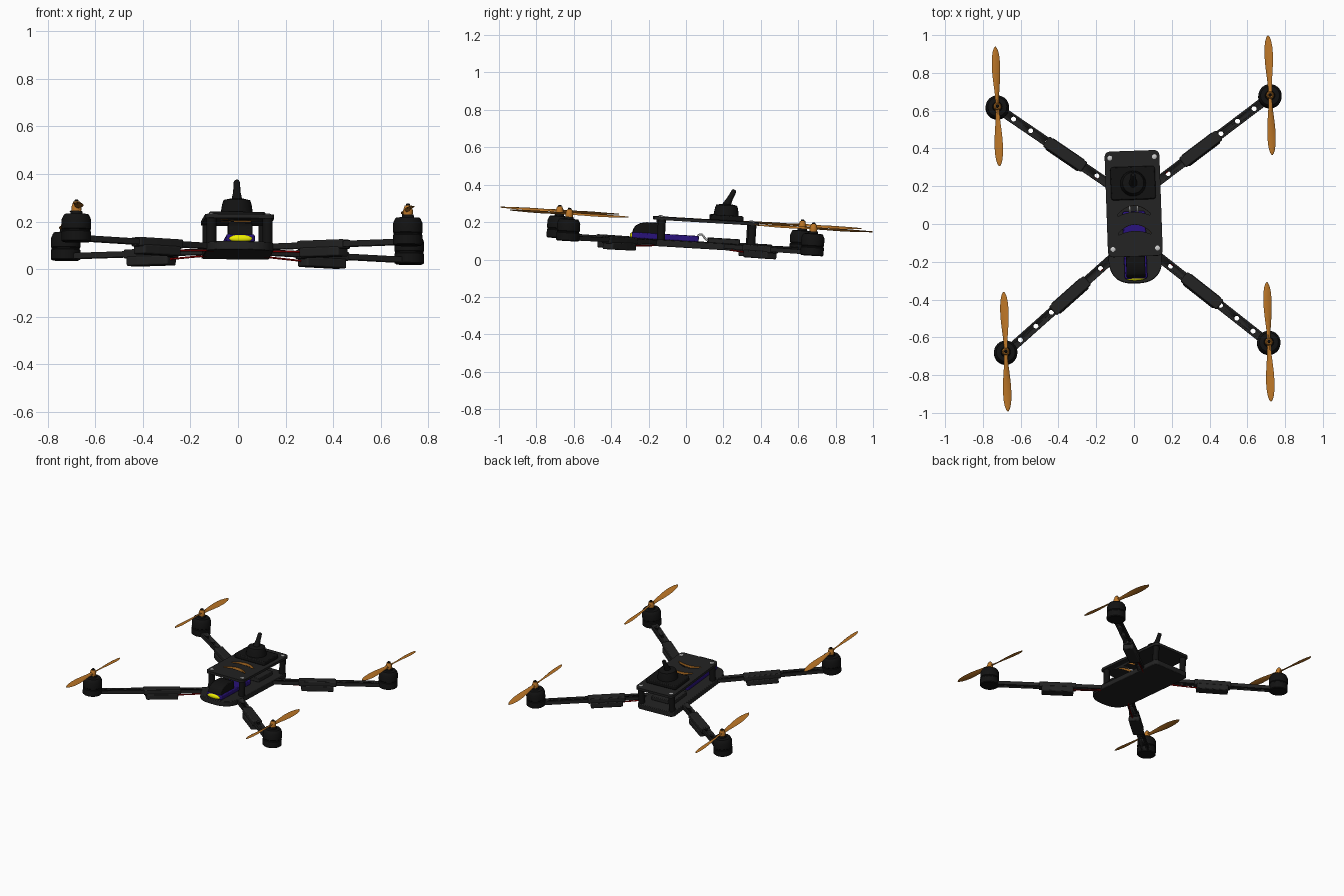
import bpy, bmesh
from math import sin, cos, pi, radians, atan2, hypot
from mathutils import Matrix, Vector

if "Cube" in bpy.data.objects:
    bpy.data.objects.remove(bpy.data.objects["Cube"])

# The whole craft is built level, then pitched, rolled and yawed slightly
POSE = (Matrix.Translation((0, -0.01, 0)) @ Matrix.Rotation(-0.06, 4, 'X')
        @ Matrix.Rotation(0.009, 4, 'Y') @ Matrix.Rotation(radians(2), 4, 'Z'))
I = Matrix.Identity(4)
SIDE = Matrix(((0, 0, 1, 0), (1, 0, 0, 0), (0, 1, 0, 0), (0, 0, 0, 1)))  # profile in y-z, extruded in x


def material(name, rgb):
    m = bpy.data.materials.new(name)
    m.diffuse_color = (*rgb, 1)
    m.use_nodes = True
    m.node_tree.nodes["Principled BSDF"].inputs["Base Color"].default_value = m.diffuse_color
    return m


BLACK = material("black", (0.006, 0.006, 0.006))
DARK = material("carbon", (0.016, 0.016, 0.016))
ORANGE = material("orange", (0.50, 0.18, 0.02))
BLUE = material("blue", (0.022, 0.006, 0.2))
YELLOW = material("yellow", (0.85, 0.85, 0.0))
RED = material("red", (0.4, 0.0, 0.0))
STEEL = material("steel", (0.6, 0.6, 0.6))


def finish(name, bm, mat, m=I, bevel=0):
    bmesh.ops.recalc_face_normals(bm, faces=bm.faces)
    bmesh.ops.transform(bm, matrix=m, verts=bm.verts)
    me = bpy.data.meshes.new(name)
    bm.to_mesh(me)
    bm.free()
    me.materials.append(mat)
    me.shade_smooth()
    me.set_sharp_from_angle(angle=0.6)
    ob = bpy.data.objects.new(name, me)
    bpy.context.collection.objects.link(ob)
    ob.matrix_world = POSE
    if bevel:
        b = ob.modifiers.new("bevel", 'BEVEL')
        b.width, b.segments, b.limit_method = bevel, 2, 'ANGLE'
    return ob


def add_prism(bm, pts, z0, z1):
    f = bm.faces.new([bm.verts.new((x, y, z0)) for x, y in pts])
    top = bmesh.ops.extrude_face_region(bm, geom=[f])["geom"]
    bmesh.ops.translate(bm, vec=(0, 0, z1 - z0),
                        verts=[v for v in top if isinstance(v, bmesh.types.BMVert)])


def prism(name, pts, z0, z1, mat, m=I, bevel=0):
    bm = bmesh.new()
    add_prism(bm, pts, z0, z1)
    return finish(name, bm, mat, m, bevel)


def rounded(x0, x1, y0, y1, r, n=6):
    pts = []
    for cx, cy, a in ((x1-r, y1-r, 0), (x0+r, y1-r, 1), (x0+r, y0+r, 2), (x1-r, y0+r, 3)):
        pts += [(cx + r*cos((a + i/n)*pi/2), cy + r*sin((a + i/n)*pi/2)) for i in range(n+1)]
    return pts


def circle(cx, cy, r, n=20):
    return [(cx + r*cos(2*pi*i/n), cy + r*sin(2*pi*i/n)) for i in range(n)]


def lathe(name, profile, mat, m=I, n=32):
    bm = bmesh.new()
    rings = [[bm.verts.new((x, y, z)) for x, y in circle(0, 0, r, n)] for r, z in profile]
    for a, b in zip(rings, rings[1:]):
        for i in range(n):
            bm.faces.new((a[i], a[(i+1) % n], b[(i+1) % n], b[i]))
    bm.faces.new(rings[0])
    bm.faces.new(rings[-1])
    return finish(name, bm, mat, m)


def wire(name, pts, r, mat):
    cu = bpy.data.curves.new(name, 'CURVE')
    cu.dimensions, cu.bevel_depth, cu.bevel_resolution = '3D', r, 2
    sp = cu.splines.new('BEZIER')
    sp.bezier_points.add(len(pts) - 1)
    for p, co in zip(sp.bezier_points, pts):
        p.co = co
        p.handle_left_type = p.handle_right_type = 'AUTO'
    cu.materials.append(mat)
    ob = bpy.data.objects.new(name, cu)
    bpy.context.collection.objects.link(ob)
    ob.matrix_world = POSE


def cut(ob, outlines, z0, z1, m=I, mat=DARK):
    bm = bmesh.new()
    for pts in outlines:
        add_prism(bm, pts, z0, z1)
    c = finish(ob.name + "_cutter", bm, ob.data.materials[0], m)
    c.data.materials.append(mat)
    ob.data.materials.append(mat)
    for p in c.data.polygons:
        p.material_index = 1
    c.hide_render = True
    c.hide_set(True)
    b = ob.modifiers.new("cut", 'BOOLEAN')
    b.operation, b.solver, b.object = 'DIFFERENCE', 'EXACT', c


# Lower body plate with rounded nose
nose = [(0.142*(abs(cos(a))**0.75)*(1 if cos(a) > 0 else -1), -0.175 - 0.135*abs(sin(a))**0.85)
        for a in [pi + pi*i/24 for i in range(25)]]
back = [p for p in rounded(-0.142, 0.142, 0, 0.38, 0.03) if p[1] > 0.1]
prism("lower_plate", back + nose, 0.064, 0.1, DARK, bevel=0.004)

# Upper deck with two curved strap slots lined in orange
deck = prism("upper_deck", rounded(-0.145, 0.145, -0.175, 0.385, 0.028), 0.205, 0.222, DARK)
slots = []
for y in (0.04, -0.06):
    xs = [-0.085 + 0.17*i/12 for i in range(13)]
    slots.append([(x, y + 0.02*(1 - (x/0.085)**2)) for x in xs]
                 + [(x, y + 0.012 + 0.042*(1 - (x/0.085)**2)) for x in reversed(xs)])
cut(deck, slots, 0.19, 0.24, mat=ORANGE)

# Standoffs and screw heads
for x in (-0.118, 0.118):
    for y in (-0.135, 0.35):
        lathe("standoff", [(0.021, 0.095), (0.021, 0.206)], BLACK, Matrix.Translation((x, y, 0)), 16)
        lathe("screw_head", [(0.013, 0.221), (0.013, 0.225), (0.008, 0.228)], STEEL,
              Matrix.Translation((x, y, 0)), 16)

# Battery, its end label and the black hood over the nose
prism("battery", rounded(-0.06, 0.06, -0.288, 0.07, 0.012), 0.098, 0.13, BLUE, bevel=0.006)
bm = bmesh.new()
bmesh.ops.create_uvsphere(bm, u_segments=24, v_segments=12, radius=1)
finish("battery_label", bm, YELLOW,
       Matrix.Translation((0, -0.286, 0.112)) @ Matrix.Diagonal((0.05, 0.012, 0.016, 1)))
hood = [(-0.283, 0.12), (-0.282, 0.142), (-0.27, 0.165), (-0.245, 0.18), (-0.21, 0.187),
        (-0.15, 0.187), (-0.125, 0.18), (-0.118, 0.12)]
prism("nose_hood", hood, -0.05, 0.05, BLACK, SIDE, 0.006)

# Flight controller and cables
prism("flight_controller", rounded(-0.085, 0.085, 0.12, 0.29, 0.01), 0.098, 0.125, DARK, bevel=0.004)
for x in (-0.02, 0.02):
    wire("battery_cable", [(x, 0.06, 0.12), (x, 0.08, 0.14), (x, 0.115, 0.112), (x, 0.14, 0.11)], 0.005, STEEL)

# Receiver with antenna on the rear deck
prism("receiver_base", rounded(-0.118, 0.118, 0.125, 0.3, 0.015), 0.221, 0.25, BLACK, bevel=0.006)
lathe("receiver_tower", [(0.068, 0.248), (0.062, 0.285), (0.056, 0.303), (0.03, 0.309)], BLACK,
      Matrix.Translation((0, 0.21, 0)), 24)
lean = Matrix.Translation((0, 0.205, 0.295)) @ Matrix.Rotation(-0.43, 4, 'X')
lathe("antenna", [(0.024, 0), (0.02, 0.025), (0.016, 0.045), (0.013, 0.095), (0.009, 0.102)], BLACK, lean, 16)


def propeller(m, hand):
    bm = bmesh.new()
    stations = [(0, .024), (.03, .022), (.07, .026), (.12, .036), (.17, .044), (.22, .046),
                (.26, .041), (.29, .031), (.308, .018), (.317, .005)]
    for turn in (0, pi):
        rings = []
        for r, w in stations:
            tw = hand*radians(30 - 70*r)
            t = 0.0035 if r > 0.04 else 0.006
            sec = [(-w/2, 0), (-w/4, t), (w/6, t), (w/2, 0), (w/6, -t*.5), (-w/4, -t*.5)]
            rings.append([bm.verts.new(Matrix.Rotation(turn, 3, 'Z') @ Vector(
                (a*cos(tw) - b*sin(tw), r, a*sin(tw) + b*cos(tw)))) for a, b in sec])
        for a, b in zip(rings, rings[1:]):
            for i in range(6):
                bm.faces.new((a[i], a[(i+1) % 6], b[(i+1) % 6], b[i]))
        bm.faces.new(rings[0])
        bm.faces.new(rings[-1])
    finish("propeller", bm, ORANGE, m)


# Four arms, each with speed controller, motor and propeller
for sx, sy, mx, my in ((-1, -1, -.704, -.656), (1, -1, .69, -.652), (-1, 1, -.703, .645), (1, 1, .742, .655)):
    bx, by = sx*0.132, (0.225 if sy > 0 else -0.18)
    L = hypot(mx - bx, my - by)
    A = Matrix.Translation((bx, by, 0)) @ Matrix.Rotation(atan2(my - by, mx - bx), 4, 'Z')
    arm = prism("arm", rounded(-0.08, L + 0.02, -0.024, 0.024, 0.02), 0.073, 0.097, DARK, A)
    cut(arm, [circle(x, 0, 0.0135) for x in (0.07, L - .42, L - .325, L - .215, L - .105)], 0.05, 0.12, A)
    c = 0.385*L
    prism("speed_controller", rounded(c-.105, c+.105, -.036, .036, .01), 0.034, 0.074, DARK, A, 0.006)
    prism("controller_sleeve", rounded(c-.122, c+.122, -.031, .031, .008), 0.066, 0.104, DARK, A, 0.006)
    wire("power_wire", [A @ Vector(p) for p in ((-.03, .01, .068), (.06, .012, .064), (c-.1, .01, .058))],
         0.004, RED)
    M = Matrix.Translation((mx, my, 0))
    lathe("motor", [(.056, .068), (.062, .073), (.062, .112), (.059, .115), (.059, .12), (.062, .123),
                    (.062, .162), (.054, .18), (.05, .185), (.026, .187), (.024, .198)], BLACK, M)
    lathe("propeller_hub", [(.02, .197), (.021, .215), (.018, .224), (.014, .237)], ORANGE, M, 20)
    lathe("shaft_tip", [(.009, .235), (.009, .243), (.005, .246)], BLACK, M, 12)
    propeller(Matrix.Translation((mx, my, 0.214)), sx*sy)
